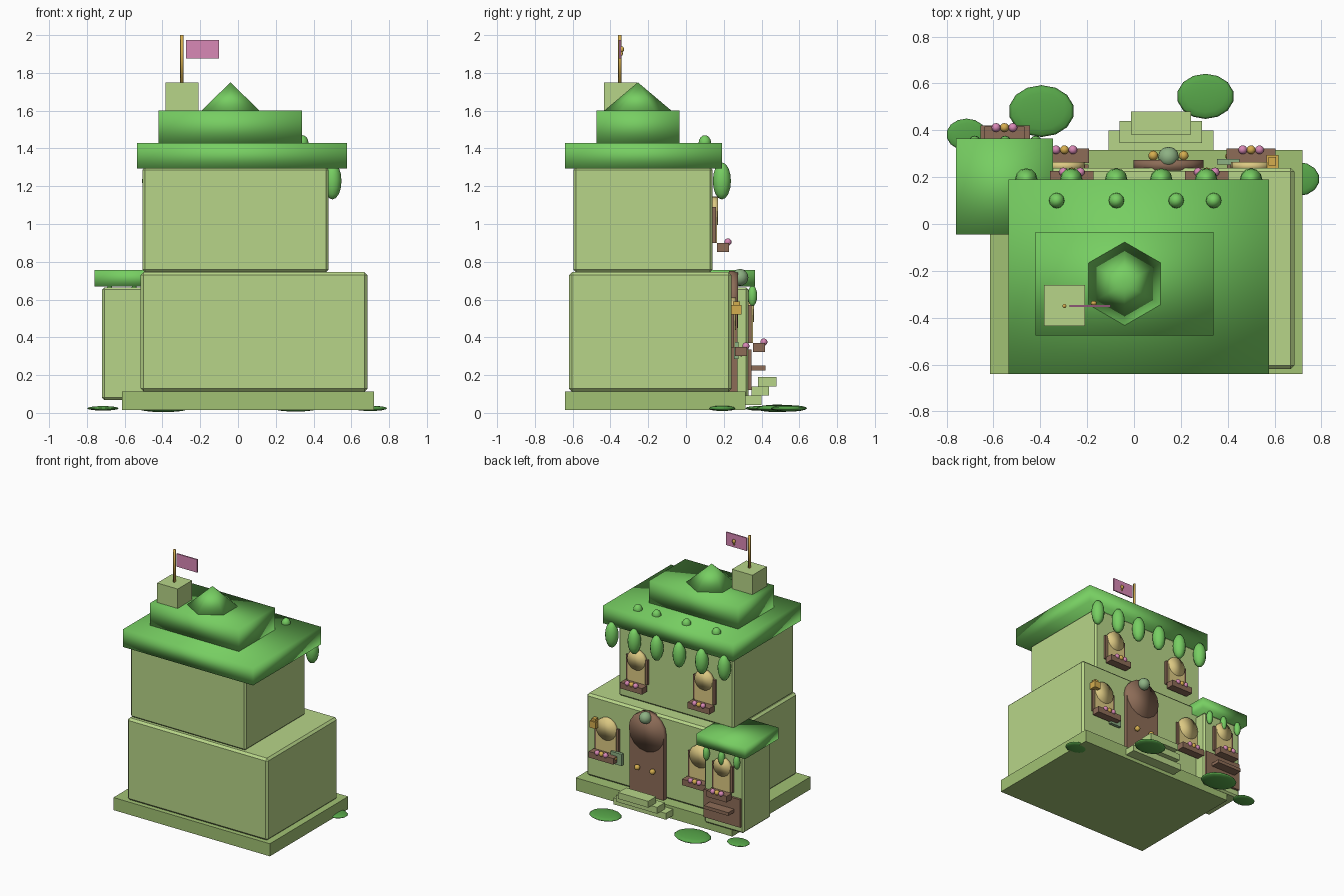
import bpy, bmesh
from math import pi
from mathutils import Matrix, Vector

if "Cube" in bpy.data.objects:
    bpy.data.objects.remove(bpy.data.objects["Cube"])


def material(name, rgb):
    # display colour converted to linear
    m = bpy.data.materials.new(name)
    m.diffuse_color = (*[(c / 255) ** 2.2 for c in rgb], 1)
    m.use_nodes = True
    m.node_tree.nodes["Principled BSDF"].inputs["Base Color"].default_value = m.diffuse_color
    return m


WALL = material("pale_green", (182, 212, 135))
STONE = material("stone_green", (160, 192, 115))
MOSS = material("leaf_green", (118, 205, 98))
PAD = material("pad_green", (88, 165, 75))
WOOD = material("wood", (140, 108, 88))
CREAM = material("cream", (220, 200, 130))
GOLD = material("gold", (212, 172, 80))
PINK = material("pink", (215, 135, 180))
GLASS = material("glass_green", (140, 175, 130))


def make(name, bm, mat, smooth=False):
    bmesh.ops.recalc_face_normals(bm, faces=bm.faces)
    for f in bm.faces:
        f.smooth = smooth
    me = bpy.data.meshes.new(name)
    bm.to_mesh(me)
    bm.free()
    ob = bpy.data.objects.new(name, me)
    bpy.context.collection.objects.link(ob)
    me.materials.append(mat)
    return ob


def box(name, x, y, z, mat, smooth=False, bevel=0):
    bm = bmesh.new()
    lo, hi = Vector((x[0], y[0], z[0])), Vector((x[1], y[1], z[1]))
    bmesh.ops.create_cube(bm, size=1, matrix=Matrix.Translation((lo + hi) / 2)
                          @ Matrix.Diagonal((*(hi - lo), 1)))
    ob = make(name, bm, mat, smooth)
    if bevel:
        mod = ob.modifiers.new("bevel", 'BEVEL')
        mod.width, mod.segments = bevel, 1
    return ob


def ball(name, c, r, mat, seg=12, rings=8):
    if not isinstance(r, tuple):
        r = (r, r, r)
    bm = bmesh.new()
    bmesh.ops.create_uvsphere(bm, u_segments=seg, v_segments=rings, radius=1,
                              matrix=Matrix.Translation(c) @ Matrix.Diagonal((*r, 1)))
    return make(name, bm, mat, True)


def cone(name, c, r1, r2, depth, seg, mat, along_y=False):
    bm = bmesh.new()
    rot = Matrix.Rotation(pi / 2, 4, 'X') if along_y else Matrix.Identity(4)
    bmesh.ops.create_cone(bm, cap_ends=True, segments=seg, radius1=r1, radius2=r2,
                          depth=depth, matrix=Matrix.Translation(c) @ rot)
    return make(name, bm, mat, True)


# Main storeys and foundation
box("foundation", (-.615, .72), (-.64, .315), (.015, .112), STONE)
box("lower_storey", (-.515, .685), (-.62, .24), (.112, .745), WALL, bevel=.016)
box("upper_storey", (-.505, .48), (-.595, .14), (.745, 1.30), WALL, bevel=.013)

# Stepped roof with peak
box("roof_slab", (-.535, .577), (-.64, .19), (1.295, 1.43), MOSS, True)
box("roof_tier", (-.42, .34), (-.475, -.035), (1.43, 1.60), MOSS, True)
cone("roof_peak", (-.04, -.255, 1.675), .178, 0, .15, 6, MOSS)

# Chimney, flagpole, flag
box("chimney", (-.385, -.21), (-.435, -.26), (1.60, 1.75), WALL)
cone("flagpole", (-.297, -.35, 1.875), .009, .009, .25, 8, GOLD)
box("flag", (-.275, -.10), (-.355, -.345), (1.875, 1.975), PINK)
ball("flag_emblem", (-.172, -.338, 1.925), (.013, .01, .016), GOLD)
ball("flag_emblem_tip", (-.172, -.34, 1.903), (.006, .006, .012), GOLD)

# Side annex
box("annex", (-.72, -.385), (-.01, .33), (.068, .665), WALL, bevel=.013)
box("annex_roof", (-.76, -.345), (-.045, .365), (.67, .757), MOSS, True)
box("annex_counter", (-.705, -.395), (.325, .348), (.12, .335), WOOD)
box("annex_shelf", (-.655, -.445), (.338, .42), (.225, .25), WOOD)

# Hanging leaves under the eaves and moss buds on the roof
for i in range(6):
    ball(f"roof_leaf_{i}", (-.46 + .192 * i, .19, 1.228), (.048, .048, .098), MOSS)
for i, x in enumerate((-.33, -.075, .18, .34)):
    ball(f"roof_bud_{i}", (x, .10, 1.43), (.033, .033, .04), MOSS)
for i, x in enumerate((-.42, -.55, -.68)):
    ball(f"annex_leaf_{i}", (x, .352, .62), (.025, .025, .055), MOSS)

# Arched door with knobs and a globe
box("door", (0, .293), (.23, .272), (.112, .60), WOOD)
cone("door_arch", (.147, .251, .60), .15, .15, .046, 16, WOOD, True)
ball("door_globe", (.147, .285, .717), .045, GLASS)
for x in (.082, .212):
    ball("door_knob", (x, .292, .32), .021, GOLD)


def window(name, x, y, z0, zc, r, zbox, hw):
    # pane, arch, cross bars, shutters, flower box and blooms; y is the wall face
    box(name + "_pane", (x - r, x + r), (y - .005, y + .025), (z0, zc), CREAM)
    cone(name + "_arch", (x, y + .012, zc), r, r, .034, 16, CREAM, True)
    for s in (-1, 1):
        a, b = sorted((x + s * r, x + s * (r + .018)))
        box(name + "_shutter", (a, b), (y - .005, y + .018), (z0, zc + .02), WOOD)
    box(name + "_flower_box", (x - hw, x + hw), (y + .025, y + .087),
        (zbox, zbox + .047), WOOD)
    for i, m in enumerate((PINK, GOLD, PINK)):
        ball(f"{name}_bloom_{i}", (x + .036 * (i - 1), y + .082, zbox + .052), .019, m)


window("upper_right_window", .31, .14, .90, 1.07, .075, .853, .093)
window("upper_left_window", -.265, .14, .90, 1.07, .075, .853, .093)
window("lower_right_window", .50, .235, .345, .525, .085, .302, .105)
window("lower_left_window", -.297, .235, .345, .525, .085, .302, .105)
window("annex_window", -.553, .33, .37, .55, .07, .323, .085)

# Lantern and hanging sign
box("lantern", (.565, .617), (.24, .295), (.52, .572), GOLD)
box("lantern_cap", (.575, .607), (.25, .285), (.572, .59), GOLD)
box("sign", (.355, .45), (.255, .278), (.285, .375), GLASS)
ball("sign_stud", (.402, .29, .335), .013, GOLD)

# Floating steps
for i in range(3):
    h = .224 - .048 * i
    box(f"step_{i}", (.115 - h, .115 + h), (.31 + .036 * i, .40 + .04 * i),
        (.042 + .049 * i, .091 + .049 * i), WALL)

# Ground pads
for i, (x, y, r, t) in enumerate(((-.395, .482, .14, .02), (.305, .545, .122, .017),
                                  (-.715, .382, .086, .012), (.70, .192, .092, .014))):
    ball(f"ground_pad_{i}", (x, y, .024), (r, r * .79, t), PAD, 14, 8)
